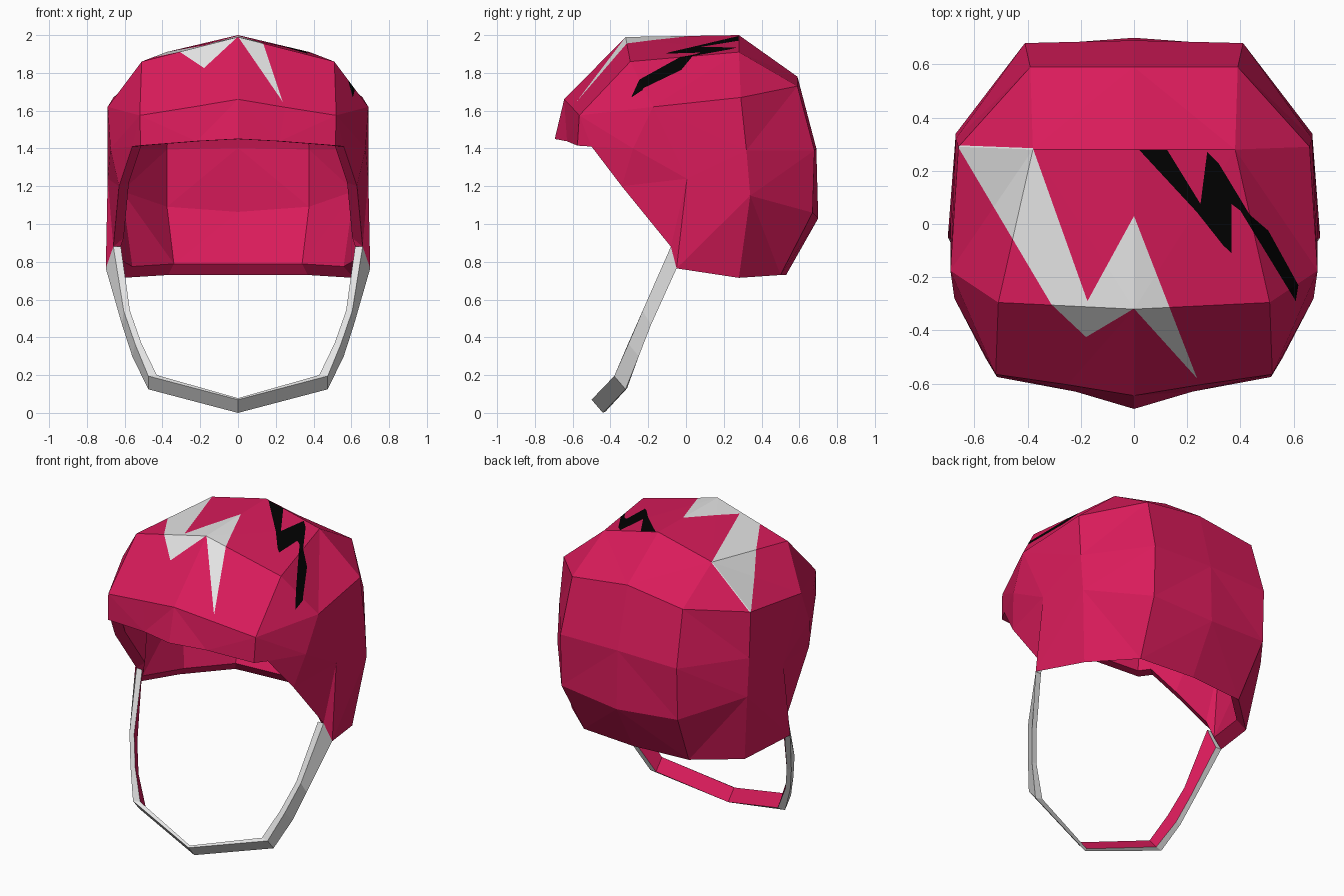
import bpy, bmesh
from mathutils import Vector

if "Cube" in bpy.data.objects:
    bpy.data.objects.remove(bpy.data.objects["Cube"])


def material(name, rgb):
    m = bpy.data.materials.new(name)
    m.diffuse_color = (*rgb, 1)
    m.use_nodes = True
    m.node_tree.nodes["Principled BSDF"].inputs["Base Color"].default_value = m.diffuse_color
    return m


PINK = material("crimson", (0.69, 0.011, 0.103))
WHITE = material("off_white", (0.78, 0.78, 0.78))
BLACK = material("black", (0.0005, 0.0005, 0.0005))


def add_object(name, bm, mats):
    me = bpy.data.meshes.new(name)
    bm.to_mesh(me)
    bm.free()
    for m in mats:
        me.materials.append(m)
    ob = bpy.data.objects.new(name, me)
    bpy.context.collection.objects.link(ob)
    return ob


# Helmet shell: control points of the right half (0 = centre line)
P = dict(
    a0=(0, -.695, 1.45), a2=(.22, -.63, 1.438), a1=(.515, -.575, 1.415),  # brim edge
    b0=(0, -.645, 1.66), b2=(.25, -.604, 1.618), b1=(.52, -.565, 1.575),  # brim top
    e=(.56, -.5, 1.41),
    t0=(0, -.32, 1.99), t1=(.51, -.295, 1.86), s=(.69, -.175, 1.62),      # front crown
    c0=(0, .28, 2.0), c1=(.38, .28, 1.91), c2=(.66, .29, 1.67),           # rear crown
    r0=(0, .59, 1.78), r1=(.39, .59, 1.73),                               # back rows
    p0=(0, .69, 1.4), p1=(.41, .68, 1.39), p2=(.67, .32, 1.39),
    q0=(0, .70, 1.03), q1=(.41, .67, 1.06), q2=(.67, .34, 1.15),
    u0=(0, .53, .73), u1=(.37, .5, .73), u2=(.61, .28, .715),             # bottom edge
    m=(.675, -.28, 1.40), k=(.69, .005, 1.24), g=(.63, -.34, 1.2),        # ear flap
    h=(.66, -.08, .88), l=(.70, -.05, .765))
FACES = """a0 a2 b2 b0;a2 a1 b1 b2;a1 e b1;b0 b2 b1 t1 t0;b1 m s t1;b1 e m;e g m;m g k;m k s
t0 t1 c1 c0;t1 s c2 c1;c0 c1 r1 r0;c1 c2 r1;r0 r1 p1 p0;r1 c2 p2 p1;s k p2 c2
p0 p1 q1 q0;p1 p2 q2 q1;k q2 p2;q0 q1 u1 u0;q1 q2 u2 u1;k l u2 q2;g h k;h l k"""

bm = bmesh.new()
right = {n: bm.verts.new(c) for n, c in P.items()}
left = {n: right[n] if c[0] == 0 else bm.verts.new((-c[0], c[1], c[2])) for n, c in P.items()}
for row in FACES.replace("\n", ";").split(";"):
    names = row.split()
    bm.faces.new([right[n] for n in names])
    bm.faces.new([left[n] for n in reversed(names)])
bmesh.ops.triangulate(bm, faces=bm.faces[:])

# Inner lining: a copy shrunk about the middle of the dome, joined by a rim
outer_faces = bm.faces[:]
outer_edges = bm.edges[:]
CENTRE = Vector((0, 0, 1.44))
lining = {v: bm.verts.new(CENTRE + (v.co - CENTRE) * .917) for v in bm.verts[:]}
rim = [e for e in outer_edges if len(e.link_faces) == 1]
for f in outer_faces:
    bm.faces.new([lining[v] for v in reversed(f.verts)])
for e in rim:
    v1, v2 = e.verts
    bm.faces.new((v1, v2, lining[v2], lining[v1]))
bmesh.ops.recalc_face_normals(bm, faces=bm.faces[:])
bm.normal_update()

# Painted bolts, outlined as seen from above
white_bolt = [(-.665, .296), (-.38, .285), (-.175, -.29), (0, .03), (.237, -.58),
              (0, -.318), (-.18, -.425), (-.31, -.303)]
black_bolt = [(.02, .278), (.125, .278), (.25, .075), (.275, .27), (.32, .225), (.435, .035),
              (.505, -.025), (.618, -.23), (.608, -.29), (.40, .05), (.367, .075),
              (.367, -.11), (.335, -.08), (.236, .045)]


def top_faces():
    return [f for f in bm.faces if f.normal.z > .1 and f.calc_center_median().z > 1.5]


def inside(x, y, poly):
    odd = False
    for (x1, y1), (x2, y2) in zip(poly, poly[1:] + poly[:1]):
        if (y1 > y) != (y2 > y) and x < x1 + (y - y1) * (x2 - x1) / (y2 - y1):
            odd = not odd
    return odd


for index, poly in ((1, white_bolt), (2, black_bolt)):
    for (x1, y1), (x2, y2) in zip(poly, poly[1:] + poly[:1]):
        faces = top_faces()
        geom = faces + list({e for f in faces for e in f.edges}) + list({v for f in faces for v in f.verts})
        bmesh.ops.bisect_plane(bm, geom=geom, dist=1e-5, plane_co=(x1, y1, 0),
                               plane_no=Vector((y2 - y1, x1 - x2, 0)).normalized())
        bm.normal_update()
    for f in top_faces():
        c = f.calc_center_median()
        if inside(c.x, c.y, poly):
            f.material_index = index
bmesh.ops.dissolve_limit(bm, angle_limit=.01, verts=bm.verts[:], edges=bm.edges[:],
                         delimit={'MATERIAL'})
add_object("helmet_shell", bm, [PINK, WHITE, BLACK])

# Chin strap: (front edge, rear edge, offset to the lining) from ear to chin
SECTIONS = [((.66, -.08, .88), (.70, -.05, .765), (-.04, 0, 0)),
            ((.605, -.23, .54), (.614, -.185, .467), (-.033, 0, 0)),
            ((.545, -.305, .365), (.56, -.25, .30), (-.033, 0, .005)),
            ((.475, -.38, .195), (.475, -.32, .125), (-.045, .008, .005)),
            ((0, -.5, .07), (0, -.44, 0), (0, .015, .008))]
bm = bmesh.new()
rings = []
for sx, secs in ((1, SECTIONS), (-1, SECTIONS[-2::-1])):
    for front, rear, off in secs:
        pts = [Vector(front), Vector(rear), Vector(rear) + Vector(off), Vector(front) + Vector(off)]
        rings.append([bm.verts.new((sx * p.x, p.y, p.z)) for p in pts])
for r1, r2 in zip(rings, rings[1:]):
    for i in range(4):
        j = (i + 1) % 4
        f = bm.faces.new((r1[i], r1[j], r2[j], r2[i]))
        f.material_index = 1 if i == 2 else 0   # crimson lining
bm.faces.new(rings[0])
bm.faces.new(rings[-1])
bmesh.ops.recalc_face_normals(bm, faces=bm.faces[:])
add_object("chin_strap", bm, [WHITE, PINK])
